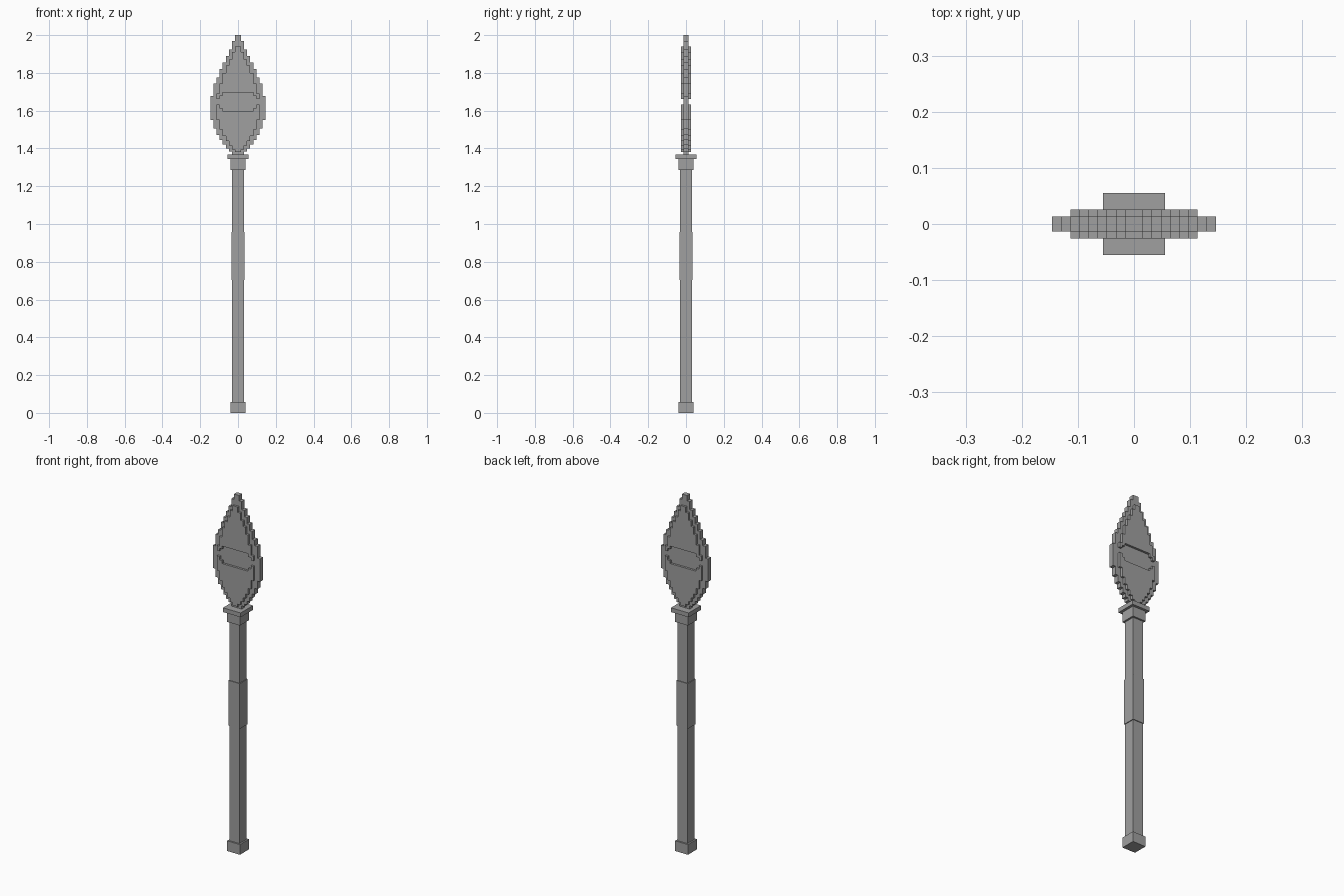
import bpy
import bmesh

cube = bpy.data.objects.get("Cube")
if cube:
    bpy.data.objects.remove(cube, do_unlink=True)

STEP = 0.0162  # width of one blade column

grey = bpy.data.materials.new("plain_grey")
grey.use_nodes = True
colour = (0.35, 0.35, 0.35, 1)
grey.diffuse_color = colour
grey.node_tree.nodes["Principled BSDF"].inputs["Base Color"].default_value = colour


def finish(name, bm):
    bmesh.ops.recalc_face_normals(bm, faces=bm.faces)
    mesh = bpy.data.meshes.new(name)
    bm.to_mesh(mesh)
    bm.free()
    mesh.materials.append(grey)
    obj = bpy.data.objects.new(name, mesh)
    bpy.context.collection.objects.link(obj)


def square_block(name, half, bottom, top):
    bm = bmesh.new()
    bmesh.ops.create_cube(bm, size=1)
    bmesh.ops.scale(bm, vec=(2 * half, 2 * half, top - bottom), verts=bm.verts)
    bmesh.ops.translate(bm, vec=(0, 0, (top + bottom) / 2), verts=bm.verts)
    finish(name, bm)


def stepped_plate(name, tops, bottoms, half_depth):
    """Plate with a mirrored stair outline; lists run from the middle column outward."""
    n = len(tops)

    def stairs(heights):
        row = heights[::-1] + heights
        return [((i - n + side) * STEP, z) for i, z in enumerate(row) for side in (0, 1)]

    outline = []
    for p in stairs(tops) + stairs(bottoms)[::-1]:
        if not outline or p != outline[-1]:
            outline.append(p)
    bm = bmesh.new()
    face = bm.faces.new([bm.verts.new((x, -half_depth, z)) for x, z in outline])
    extruded = bmesh.ops.extrude_face_region(bm, geom=[face], use_keep_orig=True)
    moved = [v for v in extruded["geom"] if isinstance(v, bmesh.types.BMVert)]
    bmesh.ops.translate(bm, vec=(0, 2 * half_depth, 0), verts=moved)
    finish(name, bm)


# Handle, from the ground up
square_block("pommel", 0.04, 0, 0.057)
square_block("shaft", 0.031, 0.05, 1.3)
square_block("grip", 0.035, 0.703, 0.957)
square_block("collar", 0.041, 1.287, 1.343)
square_block("guard", 0.055, 1.343, 1.367)

# Thin blade edge plate
stepped_plate("blade_edge",
              [2.0, 1.97, 1.925, 1.89, 1.855, 1.82, 1.775, 1.745, 1.678],
              [1.36, 1.365, 1.385, 1.4, 1.42, 1.445, 1.47, 1.505, 1.55],
              0.0135)

# Raised panels above and below the cross groove, showing on both sides
stepped_plate("upper_blade_panel",
              [1.94, 1.91, 1.87, 1.84, 1.8, 1.745, 1.69],
              [1.695] * 5 + [1.678, 1.663], 0.0255)
stepped_plate("lower_blade_panel",
              [1.597] * 5 + [1.613, 1.632],
              [1.38, 1.395, 1.415, 1.44, 1.465, 1.5, 1.55], 0.0255)
